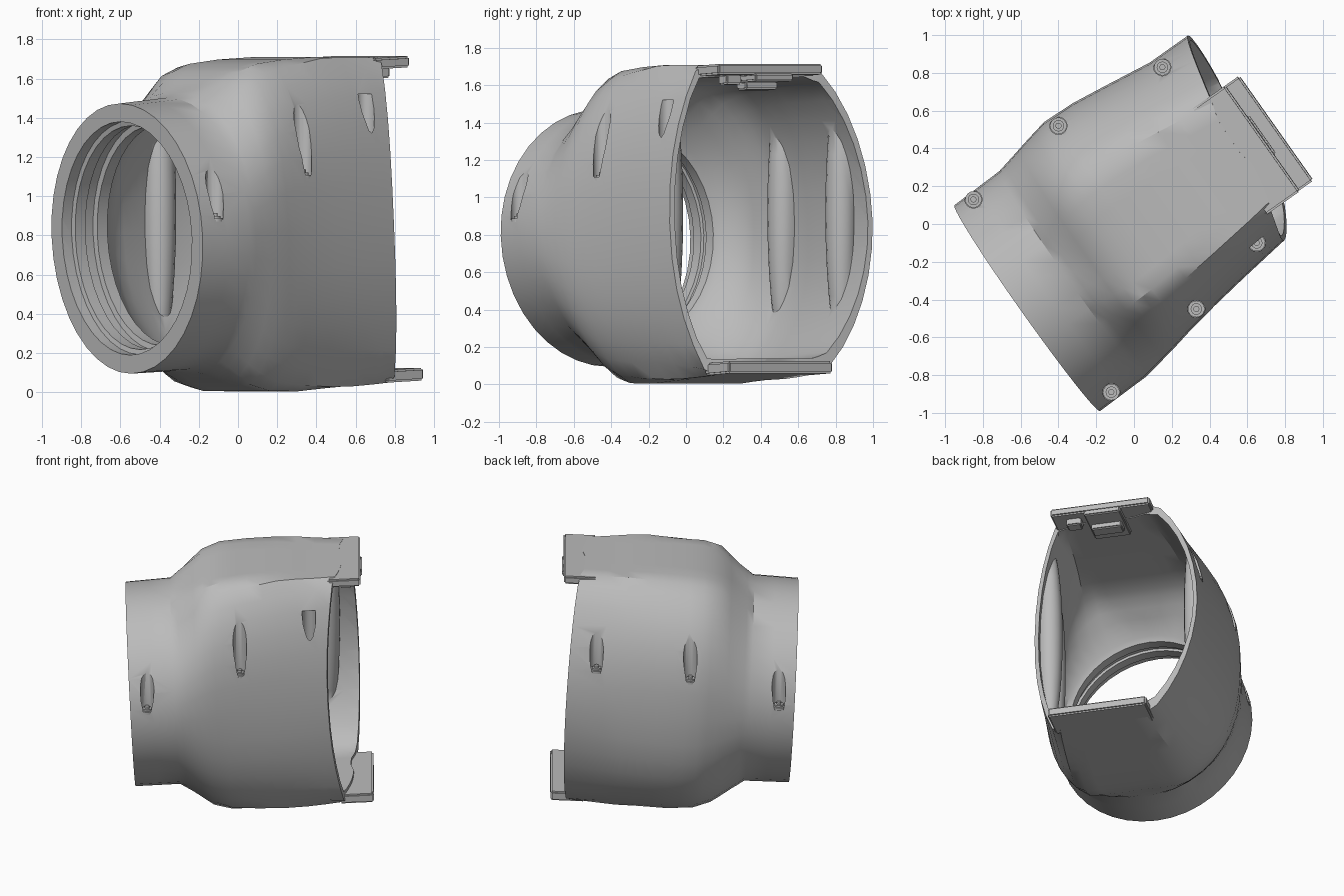
import bpy, bmesh, math
from mathutils import Matrix, Vector

if "Cube" in bpy.data.objects:
    bpy.data.objects.remove(bpy.data.objects["Cube"])

grey = bpy.data.materials.new("light grey")
grey.use_nodes = True
grey.diffuse_color = (0.5, 0.5, 0.5, 1)
grey.node_tree.nodes["Principled BSDF"].inputs["Base Color"].default_value = (0.5, 0.5, 0.5, 1)

# The tube axis is turned in plan and rises slightly toward the open end
TURN = math.radians(35.25)
FRAME = (Matrix.Translation((0, 0, 0.83)) @ Matrix.Rotation(TURN, 4, 'Z')
         @ Matrix.Rotation(math.radians(-2.9), 4, 'Y'))
SIDES = 40
MID = -0.02
PANEL = 0.345

# Stations: along, left, right, top, bottom, flat panel amount, side curve exponent
STATIONS = [
    (-0.72, 0.63, 0.705, 0.68, 0.70, 0, 2),
    (-0.42, 0.64, 0.697, 0.695, 0.70, 0, 2),
    (-0.33, 0.66, 0.682, 0.73, 0.725, 0.35, 2.1),
    (-0.2, 0.69, 0.658, 0.815, 0.785, 0.8, 2.3),
    (-0.08, 0.715, 0.632, 0.85, 0.82, 1, 2.4),
    (0.1, 0.71, 0.6, 0.863, 0.832, 1, 2.4),
    (0.3, 0.685, 0.57, 0.865, 0.825, 1, 2.35),
    (0.56, 0.65, 0.535, 0.85, 0.82, 1, 2.2),
    (0.85, 0.65, 0.50, 0.84, 0.81, 1, 1.9),
]


def dims(u):
    u = min(max(u, STATIONS[0][0]), STATIONS[-1][0])
    for a, b in zip(STATIONS, STATIONS[1:]):
        if u <= b[0]:
            f = (u - a[0]) / (b[0] - a[0])
            return [p + (q - p) * f for p, q in zip(a, b)][1:]


def section(u, i, side_inset=0.0, top_inset=0.0, bottom_inset=0.0):
    """One point of the rounded section, flattened across the panel at top and bottom."""
    left, right, top, bottom, flat, n = dims(u)
    t = 2 * math.pi * i / SIDES
    c, s = math.cos(t), math.sin(t)
    half = (left - MID if c > 0 else right + MID) - side_inset
    cap = top - top_inset if s > 0 else bottom - bottom_inset
    # Height the curve needs so that it meets the flat at the panel edge
    rise = (1 - (PANEL / half) ** n) ** (-1 / n)
    v = MID + math.copysign(half * abs(c) ** (2 / n), c)
    w = min(cap * (1 + (rise - 1) * flat) * abs(s) ** (2 / n), cap)
    return Vector((u, v, math.copysign(w, s)))


def finish(name, bm, matrix=None):
    bmesh.ops.recalc_face_normals(bm, faces=bm.faces)
    if matrix:
        bm.transform(matrix)
    me = bpy.data.meshes.new(name)
    bm.to_mesh(me)
    bm.free()
    me.materials.append(grey)
    ob = bpy.data.objects.new(name, me)
    bpy.context.collection.objects.link(ob)
    return ob


def loft(name, rings):
    bm = bmesh.new()
    loops = [[bm.verts.new(p) for p in r] for r in rings]
    n = len(loops[0])
    for a, b in zip(loops, loops[1:]):
        for i in range(n):
            j = (i + 1) % n
            bm.faces.new((a[i], a[j], b[j], b[i]))
    for loop in (loops[0], loops[-1]):
        hub = bm.verts.new(sum((v.co for v in loop), Vector()) / n)
        for i in range(n):
            bm.faces.new((loop[i], loop[(i + 1) % n], hub))
    return finish(name, bm, FRAME)


def cylinder(name, x, y, z0, z1, r):
    bm = bmesh.new()
    bmesh.ops.create_cone(bm, cap_ends=True, segments=16, radius1=r, radius2=r, depth=z1 - z0,
                          matrix=Matrix.Translation((x, y, (z0 + z1) / 2)))
    return finish(name, bm)


def block(name, lo, hi, bevel=0.01):
    bm = bmesh.new()
    lo, hi = Vector(lo), Vector(hi)
    bmesh.ops.create_cube(bm, size=1, matrix=Matrix.Translation((lo + hi) / 2)
                          @ Matrix.Diagonal((*(hi - lo), 1)))
    bmesh.ops.bevel(bm, geom=bm.edges[:], offset=bevel, segments=2, affect='EDGES')
    return finish(name, bm, FRAME)


def cut(target, cutter):
    cutter.hide_render = True
    bpy.context.view_layer.objects.active = target
    mod = target.modifiers.new("cut", 'BOOLEAN')
    mod.operation, mod.solver, mod.object = 'DIFFERENCE', 'EXACT', cutter
    bpy.ops.object.modifier_apply(modifier=mod.name)
    bpy.data.objects.remove(cutter)


def end_u(i):
    """Open end: long left wall, short right wall, notches beside the tabs."""
    c = math.cos(2 * math.pi * i / SIDES)
    if c > 0:
        return 0.72 + 0.09 * max(0, (c - 0.3) / 0.7) ** 0.7
    return 0.74 - 0.14 * c * c


# Housing: outer hull
along = [-0.72, -0.56, -0.42, -0.375, -0.33, -0.265, -0.2, -0.14, -0.08, 0.01, 0.1,
         0.2, 0.3, 0.43, 0.56]
rings = [[section(u, i) for i in range(SIDES)] for u in along]
rings.append([section(end_u(i), i) for i in range(SIDES)])
housing = loft("housing", rings)

# Hollow: stepped collar bore, wide chamber, wall thinning toward the open end
bore = [(-0.85, 0.095), (-0.66, 0.095), (-0.655, 0.12), (-0.59, 0.12), (-0.585, 0.105),
        (-0.53, 0.105), (-0.525, 0.135), (-0.46, 0.135), (-0.44, 0.1)]
hollow = [(u, inset, inset, inset) for u, inset in bore]
hollow += [(u, 0.04, 0.065, 0.075) for u in along[4:-2]]
hollow += [(u, 0.028, 0.065, 0.085) for u in (0.56, 0.7, 0.85, 1.2)]
cavity = loft("cavity", [[section(u, i, *insets) for i in range(SIDES)]
                         for u, *insets in hollow])

# Screw pockets: x, y, floor height
pockets = [(-0.85, 0.13, 0.88), (-0.4, 0.52, 1.1), (0.15, 0.83, 1.15),
           (-0.12, -0.89, 0.88), (0.33, -0.45, 1.1), (0.65, -0.1, 1.15)]

# Upright lens-shaped bosses stay solid inside the chamber
for x, y, z in pockets:
    if z > 1:
        bm = bmesh.new()
        bmesh.ops.create_uvsphere(bm, u_segments=16, v_segments=14, radius=1,
                                  matrix=Matrix.Translation((x, y, 0.92))
                                  @ Matrix.Diagonal((0.085, 0.085, 0.72, 1)))
        cut(cavity, finish("boss", bm))
cut(housing, cavity)

for x, y, z in pockets:
    cut(housing, cylinder("pocket", x, y, z, z + 0.37, 0.046))
    for r, h in ((0.044, 0.008), (0.03, 0.02), (0.016, 0.035)):
        cylinder("screw", x, y, z - 0.01, z + h, r)

# Tabs reaching past the open end, with a latch under the upper one
block("upper_tab", (0.64, -0.365, 0.785), (0.86, 0.32, 0.842))
block("lower_tab", (0.64, -0.36, -0.815), (0.87, 0.32, -0.75))
block("latch_plate", (0.56, -0.13, 0.75), (0.87, 0.12, 0.79), 0.008)
block("latch_hook", (0.66, -0.11, 0.71), (0.75, 0.1, 0.755), 0.008)
block("latch_stop", (0.72, -0.27, 0.735), (0.8, -0.17, 0.79), 0.008)

# Smooth shading with crisp edges
bpy.ops.object.select_all(action='DESELECT')
for ob in bpy.context.collection.objects:
    if ob.type == 'MESH':
        ob.select_set(True)
bpy.context.view_layer.objects.active = housing
bpy.ops.object.shade_smooth_by_angle(angle=math.radians(32))
